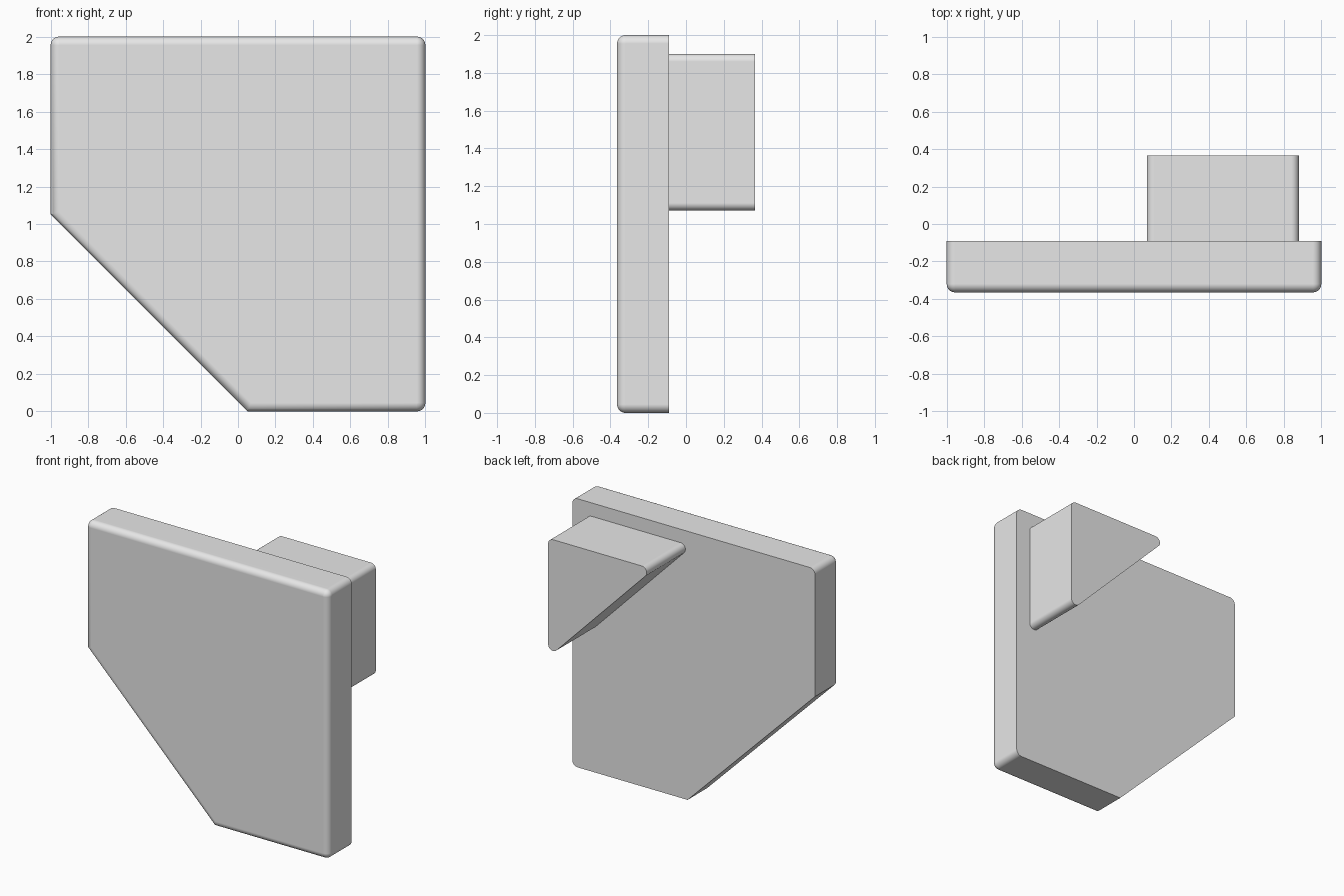
import bpy
import bmesh
from math import atan2, cos, sin, pi, radians
from mathutils import Vector, Matrix

cube = bpy.data.objects.get("Cube")
if cube:
    bpy.data.objects.remove(cube)

grey = bpy.data.materials.new("light grey")
grey.use_nodes = True
grey.diffuse_color = (0.8, 0.8, 0.8, 1)
grey.node_tree.nodes["Principled BSDF"].inputs["Base Color"].default_value = (0.8, 0.8, 0.8, 1)


def outline(corners, inset=0.0, steps=10):
    """Counter-clockwise (x, z, radius) corners, rounded and moved inwards."""
    result = []
    count = len(corners)
    for i, (x, z, radius) in enumerate(corners):
        here = Vector((x, z))
        before = Vector(corners[i - 1][:2])
        after = Vector(corners[(i + 1) % count][:2])
        d1, d2 = (here - before).normalized(), (after - here).normalized()
        n1, n2 = Vector((-d1.y, d1.x)), Vector((-d2.y, d2.x))
        centre = here + (n1 + n2) / (1 + n1.dot(n2)) * max(radius, inset)
        if radius == 0:
            result.append(centre)
            continue
        turn = atan2(d1.x * d2.y - d1.y * d2.x, d1.dot(d2))
        for k in range(steps + 1):
            spoke = Matrix.Rotation(turn * k / steps, 2) @ -n1
            result.append(centre + spoke * max(radius - inset, 0))
    return result


def make_part(name, corners, layers):
    """Skin the outline through (y, inset) layers and cap both ends."""
    bm = bmesh.new()
    rings = [[bm.verts.new((p.x, y, p.y)) for p in outline(corners, inset)]
             for y, inset in layers]
    for a, b in zip(rings, rings[1:]):
        for i in range(len(a)):
            bm.faces.new((a[i - 1], a[i], b[i], b[i - 1]))
    bm.faces.new(rings[0])
    bm.faces.new(rings[-1])
    bmesh.ops.remove_doubles(bm, verts=bm.verts[:], dist=1e-5)
    bmesh.ops.recalc_face_normals(bm, faces=bm.faces[:])
    mesh = bpy.data.meshes.new(name)
    bm.to_mesh(mesh)
    bm.free()
    mesh.materials.append(grey)
    mesh.shade_smooth()
    mesh.set_sharp_from_angle(angle=radians(30))
    obj = bpy.data.objects.new(name, mesh)
    bpy.context.scene.collection.objects.link(obj)
    # Keep the large faces flat next to the rounded edges
    weighted = obj.modifiers.new("flat faces", 'WEIGHTED_NORMAL')
    weighted.keep_sharp = True
    return obj


FRONT, JOINT, BACK = -0.365, -0.09, 0.365
ROUND = 0.045

# Front plate: square with one corner cut off, front rim rounded
plate = [(-1, 2, ROUND), (-1, 1.05, 0), (0.05, 0, 0), (1, 0, ROUND), (1, 2, ROUND)]
rim = [(FRONT + ROUND * (1 - sin(a)), ROUND * (1 - cos(a)))
       for a in (pi / 2 * k / 8 for k in range(9))]
make_part("front_plate", plate, [(JOINT, 0)] + rim)

# Rear block: triangular prism with rounded long edges
block = [(0.013, 1.9, 0.04), (0.88, 1.013, 0.04), (0.88, 1.9, 0.04)]
make_part("rear_block", block, [(JOINT, 0), (BACK, 0)])
